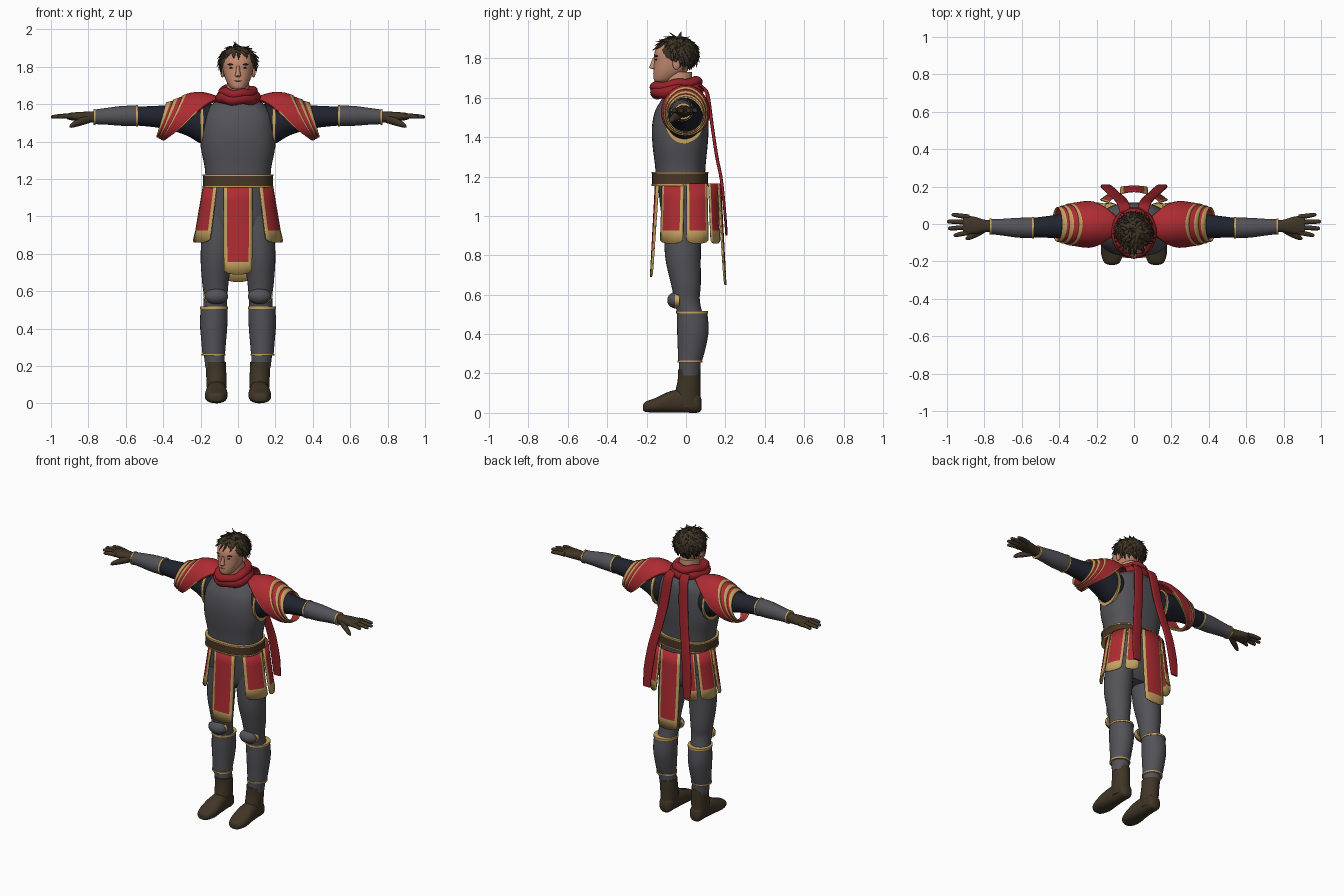
import bpy, bmesh, math, random
from mathutils import Vector, Matrix

random.seed(4)
cube = bpy.data.objects.get("Cube")
if cube:
    bpy.data.objects.remove(cube, do_unlink=True)


def material(name, rgb):
    m = bpy.data.materials.new(name)
    m.use_nodes = True
    m.diffuse_color = (*rgb, 1)
    bsdf = next(n for n in m.node_tree.nodes if n.type == 'BSDF_PRINCIPLED')
    bsdf.inputs["Base Color"].default_value = (*rgb, 1)
    bsdf.inputs["Roughness"].default_value = 0.7
    return m


RED = material("red cloth", (.42, .025, .032))
SCARF = material("dark red scarf", (.30, .016, .022))
STEEL = material("grey armour", (.085, .085, .097))
GOLD = material("gold trim", (.56, .37, .12))
LEATHER = material("brown leather", (.052, .036, .02))
BELT = material("belt brown", (.068, .038, .02))
SKIN = material("skin", (.56, .26, .165))
HAIR = material("brown hair", (.05, .035, .02))
NAVY = material("navy sleeve", (.015, .017, .028))
DARK = material("dark line", (.015, .011, .01))


def finish(name, bm, mats, mirror=False, thick=0, angle=50):
    """Turn a bmesh into a smooth shaded object."""
    me = bpy.data.meshes.new(name)
    bm.to_mesh(me)
    bm.free()
    for m in mats:
        me.materials.append(m)
    ob = bpy.data.objects.new(name, me)
    bpy.context.collection.objects.link(ob)
    if thick:
        ob.modifiers.new("thickness", 'SOLIDIFY').thickness = thick
    if mirror:
        ob.modifiers.new("mirror", 'MIRROR').use_mirror_merge = False
    bpy.ops.object.select_all(action='DESELECT')
    ob.select_set(True)
    bpy.context.view_layer.objects.active = ob
    bpy.ops.object.shade_smooth_by_angle(angle=math.radians(angle))
    return ob


def smooth_rings(rings, steps):
    """Catmull-Rom interpolation between cross-sections."""
    out = []
    for i in range(len(rings) - 1):
        p0, p1 = rings[max(i - 1, 0)], rings[i]
        p2, p3 = rings[i + 1], rings[min(i + 2, len(rings) - 1)]
        for k in range(steps):
            t = k / steps
            out.append([b + .5 * t * (c - a + t * (2*a - 5*b + 4*c - d + t * (3*(b - c) + d - a)))
                        for a, b, c, d in zip(p0, p1, p2, p3)])
    return out + [list(rings[-1])]


def loft(name, axis, rings, mat, mirror=False, power=2.0, n=28, steps=4):
    """Rings are (station, side centre, side radius, low, high)."""
    bm = bmesh.new()
    loops = []
    for u, c, r, lo, hi in smooth_rings(rings, steps):
        loop = []
        for k in range(n):
            t = 2 * math.pi * k / n
            ca, sa = math.cos(t), math.sin(t)
            a = c + r * math.copysign(abs(ca) ** (2 / power), ca)
            b = (lo + hi) / 2 + (hi - lo) / 2 * math.copysign(abs(sa) ** (2 / power), sa)
            loop.append(bm.verts.new({'x': (u, a, b), 'y': (a, u, b), 'z': (a, b, u)}[axis]))
        loops.append(loop)
    for p, q in zip(loops, loops[1:]):
        for k in range(n):
            bm.faces.new((p[k], p[(k + 1) % n], q[(k + 1) % n], q[k]))
    bm.faces.new(loops[0])
    bm.faces.new(loops[-1])
    bmesh.ops.recalc_face_normals(bm, faces=bm.faces)
    return finish(name, bm, [mat], mirror)


def band(name, axis, u, h, c, r, lo, hi, mat=GOLD, mirror=False, power=2.0):
    return loft(name, axis, [(u - h, c, r, lo, hi), (u + h, c, r, lo, hi)], mat, mirror, power, steps=1)


def ball(name, pos, size, mat, mirror=False):
    bm = bmesh.new()
    bmesh.ops.create_uvsphere(bm, u_segments=24, v_segments=14, radius=1)
    bm.transform(Matrix.Translation(pos) @ Matrix.Diagonal((*size, 1)))
    return finish(name, bm, [mat], mirror)


# Torso, pelvis and belt
loft("breastplate", 'z', [(1.17, 0, .172, -.15, .095), (1.26, 0, .178, -.158, .1), (1.36, 0, .197, -.17, .11),
     (1.45, 0, .197, -.173, .115), (1.53, 0, .185, -.158, .112), (1.59, 0, .15, -.125, .1),
     (1.64, 0, .08, -.1, .06)], STEEL, power=2.5, n=40)
loft("pelvis", 'z', [(.88, 0, .1, -.06, .05), (.95, 0, .175, -.115, .08), (1.18, 0, .172, -.145, .1)], STEEL, power=2.4)
band("belt", 'z', 1.188, .03, 0, .186, -.172, .112, BELT, power=2.5)
for z in (1.157, 1.219):
    band("belt_trim", 'z', z, .004, 0, .189, -.176, .115, power=2.5)


# Skirt panels wrapped around the hips, bordered in gold
def panel(name, a0, a1, zbot, shrink=.1, mirror=False):
    bm = bmesh.new()
    cols = [0, .13, .32, .5, .68, .87, 1]
    rows = [1.165, 1.08, 1.0, .5 * (1.0 + zbot + .065), zbot + .065, zbot]
    grid = []
    for z in rows:
        f = (1.165 - z) / .5
        rx, ry = .188 + .085 * f, .168 + .027 * f
        line = []
        for c in cols:
            a = math.radians((a0 + a1) / 2 + (c - .5) * (a1 - a0) * (1 - shrink * f))
            drop = .018 * (2 * c - 1) ** 4 if z == zbot else 0
            line.append(bm.verts.new((rx * math.sin(a), .01 - ry * math.cos(a), z + drop)))
        grid.append(line)
    for i in range(len(rows) - 1):
        for j in range(len(cols) - 1):
            f = bm.faces.new((grid[i][j], grid[i + 1][j], grid[i + 1][j + 1], grid[i][j + 1]))
            f.material_index = int(j in (0, len(cols) - 2) or i == len(rows) - 2)
    finish(name, bm, [RED, GOLD], mirror, thick=.008)


panel("front_skirt_panel", -24, 24, .69, .35)
panel("back_skirt_panel", 157, 203, .65, .35)
panel("hip_panel_front", 38, 83, .86, mirror=True)
panel("hip_panel_side", 87, 126, .86, mirror=True)
panel("hip_panel_back", 130, 154, .86, mirror=True)

# Legs
loft("thigh", 'z', [(1.0, .1, .085, -.11, .08), (.8, .115, .085, -.107, .075), (.65, .121, .071, -.075, .075),
     (.57, .12, .063, -.058, .07), (.48, .125, .063, -.04, .09)], STEEL, True)
loft("shin_guard", 'z', [(.26, .13, .06, -.04, .08), (.33, .13, .066, -.042, .1), (.42, .13, .073, -.045, .115),
     (.51, .128, .072, -.045, .108)], STEEL, True)
band("shin_top_trim", 'z', .511, .006, .128, .075, -.05, .112, mirror=True)
band("shin_bottom_trim", 'z', .26, .005, .13, .064, -.044, .084, mirror=True)
ball("knee_pad", (.116, -.052, .572), (.062, .043, .042), STEEL, True)
band("knee_strap", 'y', -.045, .011, .118, .066, .53, .612, mirror=True)
loft("ankle", 'z', [(.19, .122, .052, -.035, .07), (.27, .128, .056, -.036, .076)], STEEL, True)
loft("boot_shaft", 'z', [(.03, .115, .048, -.06, .075), (.1, .115, .053, -.055, .073), (.17, .117, .054, -.042, .074),
     (.22, .12, .055, -.04, .074)], LEATHER, True)
loft("boot_foot", 'y', [(-.218, .118, .015, .014, .04), (-.205, .118, .042, .005, .057), (-.15, .117, .06, .001, .078),
     (-.08, .115, .056, .001, .11), (0, .114, .048, .001, .12), (.06, .114, .043, .001, .1),
     (.078, .114, .02, .015, .07)], LEATHER, True, power=2.4)

# Arms and bracers
loft("sleeve", 'x', [(.14, -.01, .088, 1.39, 1.6), (.2, -.008, .095, 1.39, 1.6), (.27, -.008, .086, 1.43, 1.6),
     (.36, -.01, .07, 1.46, 1.595), (.45, -.015, .059, 1.477, 1.59), (.56, -.02, .051, 1.487, 1.586)], NAVY, True)
band("armhole_trim", 'x', .192, .008, -.008, .103, 1.368, 1.61, mirror=True)
loft("bracer", 'x', [(.54, -.02, .055, 1.483, 1.592), (.62, -.02, .053, 1.484, 1.59), (.7, -.017, .045, 1.49, 1.58),
     (.77, -.014, .04, 1.493, 1.57)], STEEL, True)
band("bracer_elbow_trim", 'x', .54, .005, -.02, .058, 1.48, 1.595, mirror=True)
band("bracer_wrist_trim", 'x', .767, .005, -.014, .043, 1.489, 1.574, mirror=True)

# Gloved hands
loft("palm", 'x', [(.75, -.012, .032, 1.5, 1.562), (.8, -.01, .033, 1.502, 1.56), (.85, -.008, .046, 1.508, 1.558),
     (.9, -.004, .049, 1.515, 1.553), (.915, -.004, .042, 1.522, 1.547)], LEATHER, True, power=2.4)
for i, tip in enumerate((.975, 1.0, .995, .965)):
    y = .038 - .028 * i
    loft("finger", 'x', [(.88, y, .013, 1.52, 1.548), ((.88 + tip) / 2, y * 1.15, .0125, 1.523, 1.549),
         (tip - .01, y * 1.3, .01, 1.522, 1.542), (tip, y * 1.32, .003, 1.529, 1.535)], LEATHER, True, n=10)
loft("thumb", 'x', [(.79, -.022, .02, 1.5, 1.545), (.84, -.05, .02, 1.485, 1.528), (.885, -.072, .014, 1.474, 1.503),
     (.9, -.078, .004, 1.475, 1.485)], LEATHER, True, n=12)


# Layered shoulder guards: hoops wide on top and narrow under the arm
def shoulder_layer(name, top_out, low_out, swell):
    bm = bmesh.new()
    n, cols = 40, [0, .09, .2, .35, .5, .65, .8, .91, 1]
    grid = []
    for k in range(n):
        t = 2 * math.pi * k / n
        s = math.sin(t / 2) ** 2
        x0 = .07 + .325 * s ** .75
        x1 = top_out + (low_out - top_out) * s
        line = []
        for c in cols:
            x = x0 + (x1 - x0) * c
            bulge = math.exp(-((x - .21) / .14) ** 2)
            ry, rz = .09 + .026 * bulge + swell, .085 + .057 * bulge + swell
            line.append(bm.verts.new((x, -.002 - ry * math.sin(t), 1.512 + rz * math.cos(t))))
        grid.append(line)
    for k in range(n):
        p, q = grid[k], grid[(k + 1) % n]
        under = math.cos(2 * math.pi * (k + .5) / n) < .35
        for j in range(len(cols) - 1):
            f = bm.faces.new((p[j], p[j + 1], q[j + 1], q[j]))
            f.material_index = int(j == len(cols) - 2 or (j == 0 and under))
    bmesh.ops.recalc_face_normals(bm, faces=bm.faces)
    finish(name, bm, [RED, GOLD], True, thick=.006)


shoulder_layer("shoulder_guard_lower", .385, .437, 0)
shoulder_layer("shoulder_guard_middle", .345, .425, .006)
shoulder_layer("shoulder_guard_upper", .295, .412, .012)


# Scarf wraps and tails
def wrap(name, cy, rx, ry, z, tilt, tube, height):
    bm = bmesh.new()
    n, m = 48, 14
    grid = [[bm.verts.new(((rx + tube * math.cos(v)) * math.sin(u), cy - (ry + tube * math.cos(v)) * math.cos(u),
             z - tilt * math.cos(u) + .004 * math.sin(5 * u) + height * math.sin(v)))
             for v in (2 * math.pi * j / m for j in range(m))] for u in (2 * math.pi * i / n for i in range(n))]
    for i in range(n):
        for j in range(m):
            p, q, k = grid[i], grid[(i + 1) % n], (j + 1) % m
            bm.faces.new((p[j], q[j], q[k], p[k]))
    bmesh.ops.recalc_face_normals(bm, faces=bm.faces)
    finish(name, bm, [SCARF])


wrap("scarf_lower", -.045, .09, .105, 1.635, .008, .032, .032)
wrap("scarf_upper", -.05, .076, .105, 1.667, .014, .03, .026)
loft("scarf_tail", 'z', [(1.66, .05, .03, .06, .085), (1.62, .058, .032, .098, .118), (1.45, .075, .034, .125, .142),
     (1.3, .1, .032, .148, .165), (1.18, .125, .032, .172, .188), (1.02, .145, .033, .19, .204),
     (.9, .15, .026, .2, .212)], SCARF, True, power=3, n=16)

# Head and face
loft("neck", 'z', [(1.58, 0, .07, -.1, .04), (1.73, 0, .058, -.11, .03)], SKIN)
loft("head", 'z', [(1.678, 0, .022, -.15, -.1), (1.69, 0, .042, -.163, -.06), (1.73, 0, .066, -.165, 0),
     (1.78, 0, .08, -.162, .035), (1.83, 0, .083, -.16, .045), (1.875, 0, .07, -.135, .035),
     (1.895, 0, .03, -.1, 0)], SKIN, power=2.2)
loft("nose", 'z', [(1.745, 0, .009, -.17, -.15), (1.752, 0, .016, -.186, -.14), (1.765, 0, .013, -.183, -.14),
     (1.805, 0, .008, -.168, -.14)], SKIN, n=14)
ball("ear", (.083, -.048, 1.772), (.011, .02, .03), SKIN, True)
ball("eye", (.032, -.147, 1.794), (.014, .01, .006), DARK, True)
ball("eyebrow", (.034, -.147, 1.812), (.022, .012, .005), HAIR, True)
ball("mouth", (0, -.158, 1.724), (.022, .009, .004), BELT)

# Hair: a cap covered with pointed locks falling from the crown
centre = Vector((0, -.048, 1.825))
ball("hair_cap", centre, (.094, .106, .082), HAIR)
bm = bmesh.new()
for i in range(190):
    h = 1 - 1.62 * (i + .5) / 190
    az = i * 2.39996
    ring = math.sqrt(1 - h * h)
    d = Vector((ring * math.sin(az), -ring * math.cos(az), h))
    if (d.y < -.3 and h < .52) or (d.y < .1 and h < -.3):
        continue
    down = (Vector((0, 0, -1)) + d * h + Vector((random.uniform(-.5, .5), random.uniform(-.3, .3), 0)))
    down = (down - d * down.dot(d) + d * random.uniform(.05, .25)).normalized()
    side = down.cross(d).normalized()
    out = side.cross(down)
    rot = Matrix((side, out, down)).transposed().to_4x4()
    pos = centre + Vector((d.x * .094, d.y * .106, d.z * .08))
    lock = bmesh.ops.create_cone(bm, cap_ends=True, segments=7, radius1=.017, radius2=.001, depth=.07)
    size = random.uniform(.8, 1.1)
    bmesh.ops.transform(bm, verts=lock['verts'],
                        matrix=Matrix.Translation(pos + down * .015) @ rot @ Matrix.Diagonal((size, .55, size, 1)))
bmesh.ops.recalc_face_normals(bm, faces=bm.faces)
finish("hair_locks", bm, [HAIR], angle=35)
